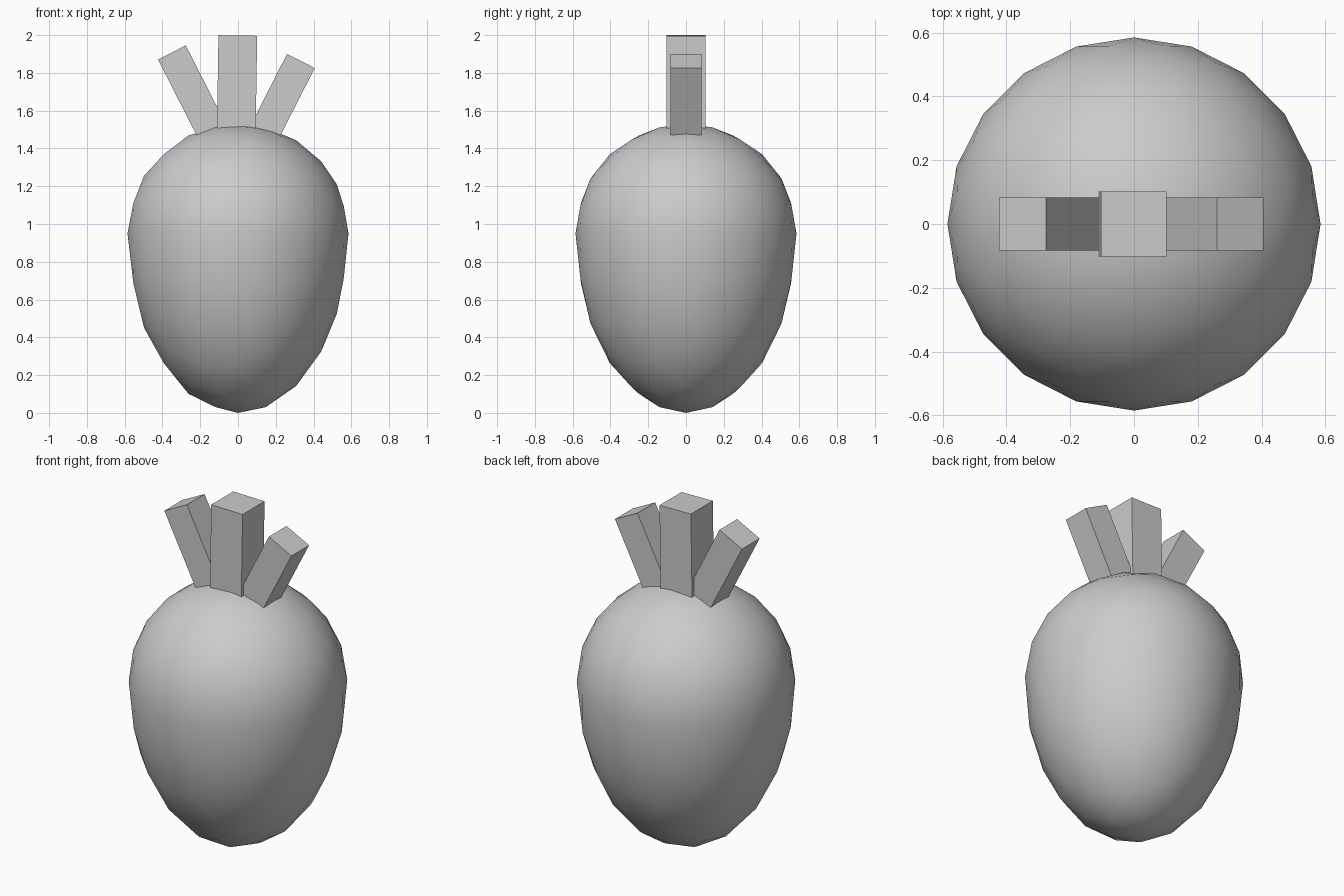
import bpy, bmesh
from math import sin, cos, radians

if "Cube" in bpy.data.objects:
    bpy.data.objects.remove(bpy.data.objects["Cube"])

RADIUS, BELLY_Z, CROWN_H = 0.585, 0.95, 0.58

# Egg-shaped root: top half of an icosphere, mirrored and stretched downwards
bm = bmesh.new()
bmesh.ops.create_icosphere(bm, subdivisions=3, radius=1)
lower = [f for f in bm.faces if f.calc_center_median().z < 0]
bmesh.ops.delete(bm, geom=lower, context='FACES')
bmesh.ops.mirror(bm, geom=bm.verts[:] + bm.edges[:] + bm.faces[:],
                 axis='Z', merge_dist=0.001)
bmesh.ops.remove_doubles(bm, verts=bm.verts[:], dist=0.001)
for v in bm.verts:
    v.co.x *= RADIUS
    v.co.y *= RADIUS
    v.co.z = BELLY_Z + v.co.z * (CROWN_H if v.co.z > 0 else BELLY_Z)
bmesh.ops.recalc_face_normals(bm, faces=bm.faces[:])
for f in bm.faces:
    f.smooth = True
mesh = bpy.data.meshes.new("root_body")
bm.to_mesh(mesh)
bm.free()
bpy.context.collection.objects.link(bpy.data.objects.new("root_body", mesh))


# Square leaf stalks, placed by the centre of the top face and leaning sideways
def stalk(name, x, z, width, length, lean):
    a = radians(lean)
    bpy.ops.mesh.primitive_cube_add(
        size=1, rotation=(0, a, 0),
        location=(x - sin(a) * length / 2, 0, z - cos(a) * length / 2))
    ob = bpy.context.object
    ob.name = name
    ob.scale = (width, width, length)


stalk("centre_stalk", -0.001, 1.998, 0.205, 0.6, 0.9)
stalk("right_stalk", 0.333, 1.863, 0.165, 0.52, 27)
stalk("left_stalk", -0.350, 1.908, 0.165, 0.56, -27)
